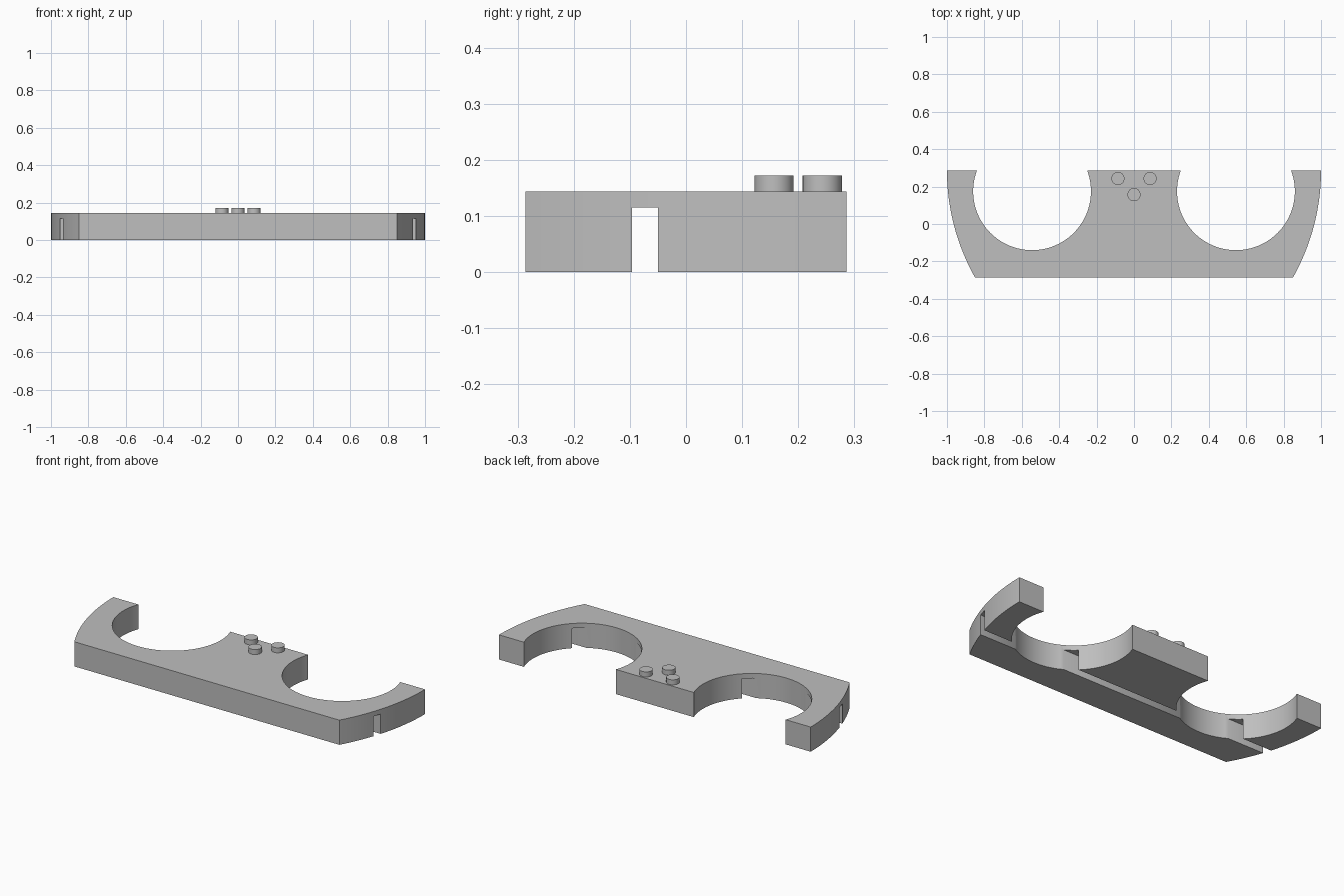
import bpy, bmesh, math

cube = bpy.data.objects.get("Cube")
if cube:
    bpy.data.objects.remove(cube, do_unlink=True)

HEIGHT, HALF_DEPTH = 0.143, 0.286
HOLE_X, HOLE_Y, HOLE_R = 0.545, 0.175, 0.315

grey = bpy.data.materials.new("grey")
grey.use_nodes = True
colour = (0.52, 0.52, 0.52, 1)
grey.diffuse_color = colour
grey.node_tree.nodes["Principled BSDF"].inputs["Base Color"].default_value = colour


def make_object(name, bm):
    bmesh.ops.recalc_face_normals(bm, faces=bm.faces)
    mesh = bpy.data.meshes.new(name)
    bm.to_mesh(mesh)
    bm.free()
    mesh.materials.append(grey)
    obj = bpy.data.objects.new(name, mesh)
    bpy.context.collection.objects.link(obj)
    return obj


def activate(obj):
    bpy.ops.object.select_all(action="DESELECT")
    obj.select_set(True)
    bpy.context.view_layer.objects.active = obj


def arc(cx, cy, r, start, end, steps):
    angles = [start + (end - start) * i / steps for i in range(steps + 1)]
    return [(cx + r * math.cos(a), cy + r * math.sin(a)) for a in angles]


# Plate outline: bowed end, then round bay open to the back, mirrored in x
inset = 0.15
bow_r = ((2 * HALF_DEPTH) ** 2 + inset ** 2) / (2 * inset)
half = arc(1 - bow_r, HALF_DEPTH, bow_r, -math.asin(2 * HALF_DEPTH / bow_r), 0, 20)
mouth = math.asin((HALF_DEPTH - HOLE_Y) / HOLE_R)
half += arc(HOLE_X, HOLE_Y, HOLE_R, mouth, -math.pi - mouth, 64)
outline = half + [(-x, y) for x, y in reversed(half)]

bm = bmesh.new()
face = bm.faces.new([bm.verts.new((x, y, 0)) for x, y in outline])
top = bmesh.ops.extrude_face_region(bm, geom=[face])["geom"]
top_verts = [v for v in top if isinstance(v, bmesh.types.BMVert)]
bmesh.ops.translate(bm, verts=top_verts, vec=(0, 0, HEIGHT))
plate = make_object("plate", bm)

# Groove running the full length of the underside
bm = bmesh.new()
bmesh.ops.create_cube(bm, size=1)
bmesh.ops.scale(bm, verts=bm.verts, vec=(2.4, 0.046, 0.23))
bmesh.ops.translate(bm, verts=bm.verts, vec=(0, -0.073, 0))
cutter = make_object("groove_cutter", bm)
cutter.hide_render = True

cut = plate.modifiers.new("groove", "BOOLEAN")
cut.operation = "DIFFERENCE"
cut.solver = "EXACT"
cut.object = cutter
activate(plate)
bpy.ops.object.modifier_apply(modifier=cut.name)
bpy.data.objects.remove(cutter, do_unlink=True)
bpy.ops.object.shade_smooth_by_angle(angle=math.radians(30))

# Three round studs on the middle of the plate
STUD_R, STUD_TOP = 0.035, 0.172
studs = {"left_stud": (0.086, 0.243), "right_stud": (-0.086, 0.243),
         "front_stud": (0, 0.157)}
for name, (x, y) in studs.items():
    bm = bmesh.new()
    depth = STUD_TOP - HEIGHT + 0.005
    bmesh.ops.create_cone(bm, cap_ends=True, segments=32, radius1=STUD_R,
                          radius2=STUD_R, depth=depth)
    bmesh.ops.translate(bm, verts=bm.verts, vec=(x, y, STUD_TOP - depth / 2))
    activate(make_object(name, bm))
    bpy.ops.object.shade_smooth_by_angle(angle=math.radians(30))
